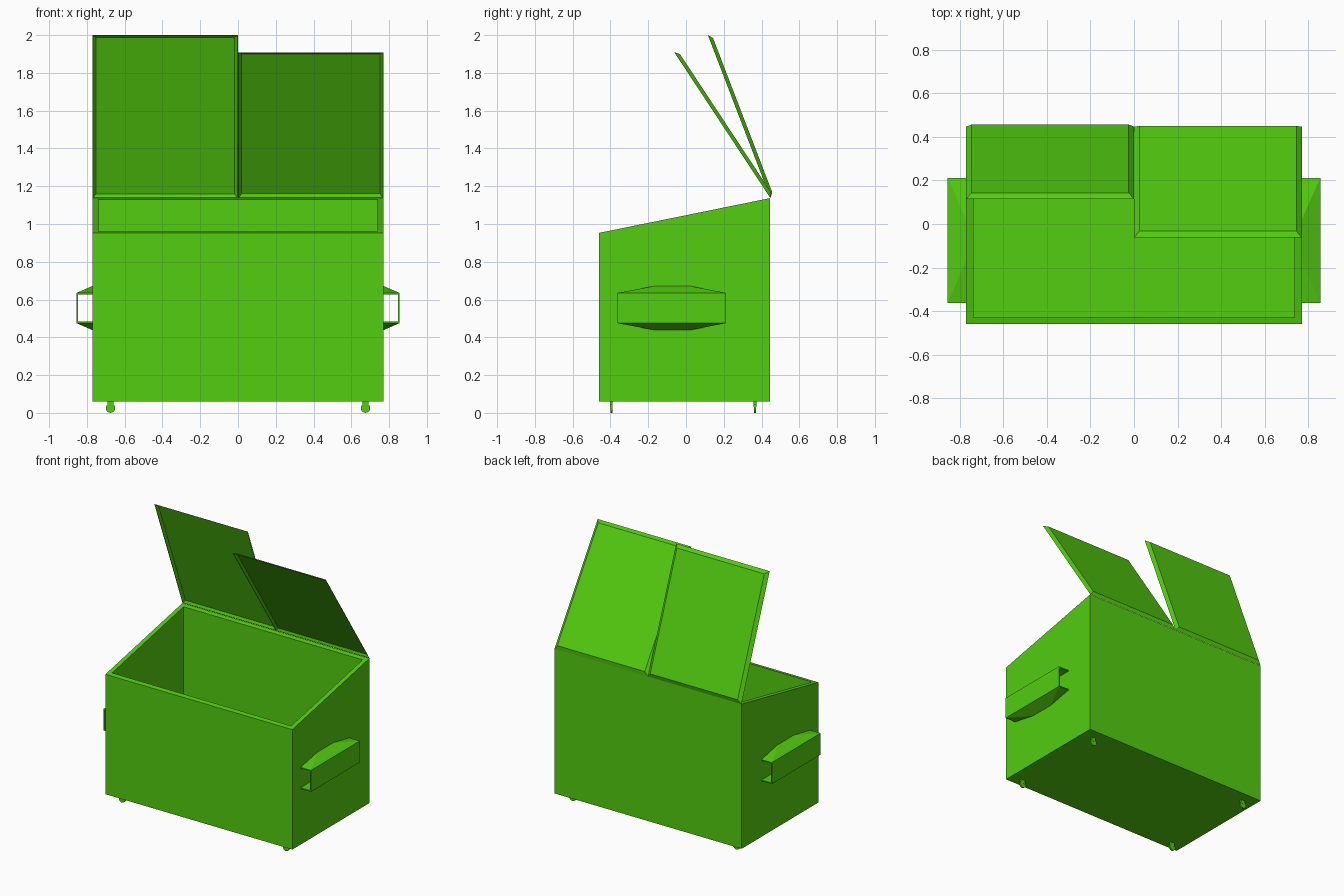
import bpy, bmesh, math
from mathutils import Vector

cube = bpy.data.objects.get("Cube")
if cube:
    bpy.data.objects.remove(cube, do_unlink=True)

green = bpy.data.materials.new("bright_green")
green.use_nodes = True
color = (0.087, 0.61, 0.005, 1)
green.diffuse_color = color
green.node_tree.nodes["Principled BSDF"].inputs["Base Color"].default_value = color


def finish(name, bm):
    bmesh.ops.recalc_face_normals(bm, faces=bm.faces)
    mesh = bpy.data.meshes.new(name)
    bm.to_mesh(mesh)
    bm.free()
    mesh.materials.append(green)
    ob = bpy.data.objects.new(name, mesh)
    bpy.context.collection.objects.link(ob)
    return ob


def box(bm, lo, hi):
    """Add an axis-aligned box and return its vertices."""
    verts = bmesh.ops.create_cube(bm, size=1)["verts"]
    for v in verts:
        v.co = Vector([a + (b - a) * (c + 0.5) for a, b, c in zip(lo, hi, v.co)])
    return verts


def face_toward(bm, sign):
    bm.normal_update()
    return max(bm.faces, key=lambda f: f.normal.z * sign)


# Open bin with a sloping rim and a hollow inside
bm = bmesh.new()
for v in box(bm, (-0.77, -0.46, 0.06), (0.77, 0.445, 1)):
    if v.co.z > 0.5:
        v.co.z = 0.953 if v.co.y < 0 else 1.137
rim = face_toward(bm, 1)
bmesh.ops.inset_region(bm, faces=[rim], thickness=0.046)
floor = bmesh.ops.extrude_face_region(bm, geom=[rim])["geom"]
bmesh.ops.delete(bm, geom=[rim], context="FACES_ONLY")
for v in floor:
    if isinstance(v, bmesh.types.BMVert):
        v.co.z = 0.105
finish("bin_body", bm)


# Shallow tray lids, hinged along the back edge
def lid(name, x0, x1, angle):
    bm = bmesh.new()
    length, taper = 0.925, 0.025
    box(bm, (x0, -length, 0), (x1, 0, 0.02))
    for v in bm.verts:
        if v.co.z > 0.01:
            v.co.x += taper if v.co.x < (x0 + x1) / 2 else -taper
            v.co.y += taper if v.co.y < -length / 2 else -taper
    under = face_toward(bm, -1)
    bmesh.ops.inset_region(bm, faces=[under], thickness=0.005)
    bmesh.ops.inset_region(bm, faces=[under], thickness=0.022)
    for v in under.verts:
        v.co.z = 0.014
    ob = finish(name, bm)
    ob.location = (0, 0.447, 1.137)
    ob.rotation_euler.x = -math.radians(angle)


lid("right_lid", -0.77, 0, 69)
lid("left_lid", 0, 0.77, 56.6)


# Fork sleeves: outer plate with a faceted gusset above and below
def sleeve(name, side):
    bm = bmesh.new()
    y0, y1, mid = -0.363, 0.212, 0.555
    box(bm, (0.847, y0, 0.475), (0.855, y1, 0.635))
    for flip in (1, -1):
        points = [(x, y, h) for x in (0.765, 0.855) for y in (y0, y1)
                  for h in (0.072, 0.08)]
        points += [(0.77, y, 0.117) for y in (-0.165, 0.02)]
        verts = [bm.verts.new((x, y, mid + flip * h)) for x, y, h in points]
        bmesh.ops.convex_hull(bm, input=verts)
    for v in bm.verts:
        v.co.x *= side
    finish(name, bm)


sleeve("left_fork_sleeve", 1)
sleeve("right_fork_sleeve", -1)


# Casters: a thin disc under a small bracket
def caster(name, x, y):
    bm = bmesh.new()
    disc = bmesh.ops.create_cone(bm, cap_ends=True, segments=16, radius1=0.025,
                                 radius2=0.025, depth=0.012)["verts"]
    for v in disc:
        a, b, c = v.co
        v.co = (x + a, y + c, 0.025 + b)
    box(bm, (x - 0.016, y - 0.007, 0.03), (x + 0.016, y + 0.007, 0.062))
    finish(name, bm)


for side, x in (("left", 0.675), ("right", -0.675)):
    for end, y in (("front", -0.395), ("back", 0.365)):
        caster(f"{end}_{side}_caster", x, y)
